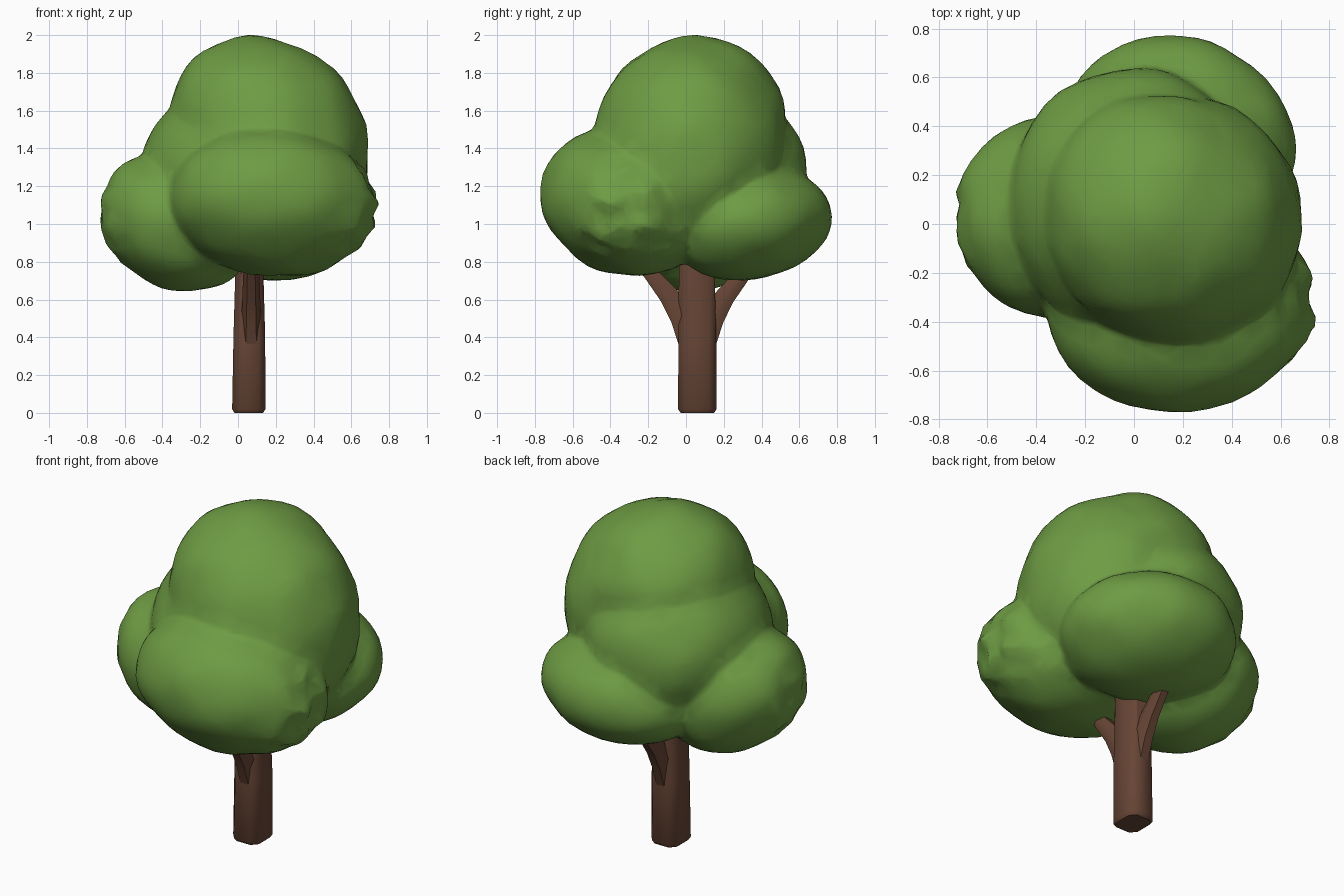
import bpy, bmesh, math
from mathutils import Vector, Euler, noise

cube = bpy.data.objects.get("Cube")
if cube:
    bpy.data.objects.remove(cube, do_unlink=True)


def make_material(name, rgb):
    mat = bpy.data.materials.new(name)
    mat.use_nodes = True
    color = (*rgb, 1.0)
    mat.diffuse_color = color
    bsdf = mat.node_tree.nodes["Principled BSDF"]
    bsdf.inputs["Base Color"].default_value = color
    bsdf.inputs["Roughness"].default_value = 0.9
    return mat


leaf_green = make_material("leaf green", (0.155, 0.33, 0.057))
bark_brown = make_material("bark brown", (0.135, 0.06, 0.036))


def finish(bm, name, mat, angle):
    bmesh.ops.recalc_face_normals(bm, faces=bm.faces)
    mesh = bpy.data.meshes.new(name)
    bm.to_mesh(mesh)
    bm.free()
    mesh.materials.append(mat)
    obj = bpy.data.objects.new(name, mesh)
    bpy.context.collection.objects.link(obj)
    bpy.ops.object.select_all(action="DESELECT")
    obj.select_set(True)
    bpy.context.view_layer.objects.active = obj
    bpy.ops.object.shade_smooth_by_angle(angle=math.radians(angle))
    return obj


def add_mass(bm, center, radii, tilt=(0, 0, 0), rough_dir=None):
    """Lumpy ellipsoid; the end facing rough_dir is crumpled more."""
    rot = Euler([math.radians(a) for a in tilt]).to_matrix()
    center = Vector(center)
    for v in bmesh.ops.create_icosphere(bm, subdivisions=4, radius=1)["verts"]:
        d = v.co.normalized()
        p = rot @ Vector(a * b for a, b in zip(d, radii))
        lump = 0.015 * noise.noise(p * 5 + center * 7)
        if rough_dir:
            end = max(0, p.normalized().dot(Vector(rough_dir).normalized()) - 0.75) * 4
            lump += 0.06 * end * noise.noise(p * 12 + center)
        v.co = center + p * (1 + lump / p.length)


def loft(name, rings, corners, angle):
    """Skin through rings of (center, direction, half width x, half depth)."""
    bm = bmesh.new()
    loops = []
    for center, direction, rx, ry in rings:
        side = Vector((1, 0, 0))
        depth = Vector(direction).normalized().cross(side)
        loops.append([bm.verts.new(Vector(center) + side * rx * u + depth * ry * w)
                      for u, w in corners])
    n = len(corners)
    for a, b in zip(loops, loops[1:]):
        for i in range(n):
            bm.faces.new((a[i], a[(i + 1) % n], b[(i + 1) % n], b[i]))
    bm.faces.new(loops[0])
    bm.faces.new(loops[-1])
    return finish(bm, name, bark_brown, angle)


# Trunk: a square post with chamfered corners, slightly narrower at the top
c = 0.6
post = [(1, -c), (1, c), (c, 1), (-c, 1), (-1, c), (-1, -c), (-c, -1), (c, -1)]
up = (0, 0, 1)
loft("trunk", [((0.057, 0.06, 0), up, 0.076, 0.088),
               ((0.057, 0.06, 0.02), up, 0.088, 0.102),
               ((0.06, 0.06, 0.4), up, 0.084, 0.1),
               ((0.06, 0.055, 0.9), up, 0.07, 0.092)], post, 50)

# Branches forking out to the front and back, thick at the fork
hexagon = [(math.cos(i * math.pi / 3), math.sin(i * math.pi / 3)) for i in range(6)]
for name, s, x in (("front_branch", -1, 0.07), ("back_branch", 1, 0.06)):
    loft(name, [((x, 0.06 + s * 0.03, 0.33), (0, s * 0.2, 1), 0.055, 0.065),
                ((x, 0.06 + s * 0.08, 0.51), (0, s * 0.5, 1), 0.052, 0.075),
                ((x, 0.06 + s * 0.15, 0.62), (0, s * 0.8, 1), 0.047, 0.06),
                ((x, 0.06 + s * 0.29, 0.79), (0, s * 0.8, 1), 0.04, 0.038)], hexagon, 60)

# Foliage masses
leaves = bmesh.new()
# crown: a round top, a tall leaning body, and a lower mass behind
add_mass(leaves, (0.085, 0.045, 1.545), (0.46, 0.485, 0.45))
add_mass(leaves, (0.165, 0.015, 1.395), (0.525, 0.515, 0.59), tilt=(-6, -15, 0))
add_mass(leaves, (0.0, 0.09, 1.27), (0.515, 0.55, 0.49))
# lower masses: front, right and back
add_mass(leaves, (0.185, -0.312, 1.118), (0.55, 0.465, 0.39), tilt=(-18, 6, 6),
         rough_dir=(1, 0, -0.15))
add_mass(leaves, (-0.325, 0.03, 1.01), (0.425, 0.41, 0.35), tilt=(0, 28, 0),
         rough_dir=(-1, -0.1, -0.1))
add_mass(leaves, (0.185, 0.34, 1.0), (0.49, 0.43, 0.295), tilt=(12, 0, -20))
foliage = finish(leaves, "foliage", leaf_green, 60)

# Fuse the masses into one skin with soft creases and light facets
fuse = foliage.modifiers.new("fuse", "REMESH")
fuse.mode = "VOXEL"
fuse.voxel_size = 0.02
fuse.use_smooth_shade = True
soften = foliage.modifiers.new("soften", "SMOOTH")
soften.factor = 0.5
soften.iterations = 3
facets = foliage.modifiers.new("facets", "DECIMATE")
facets.ratio = 0.08
